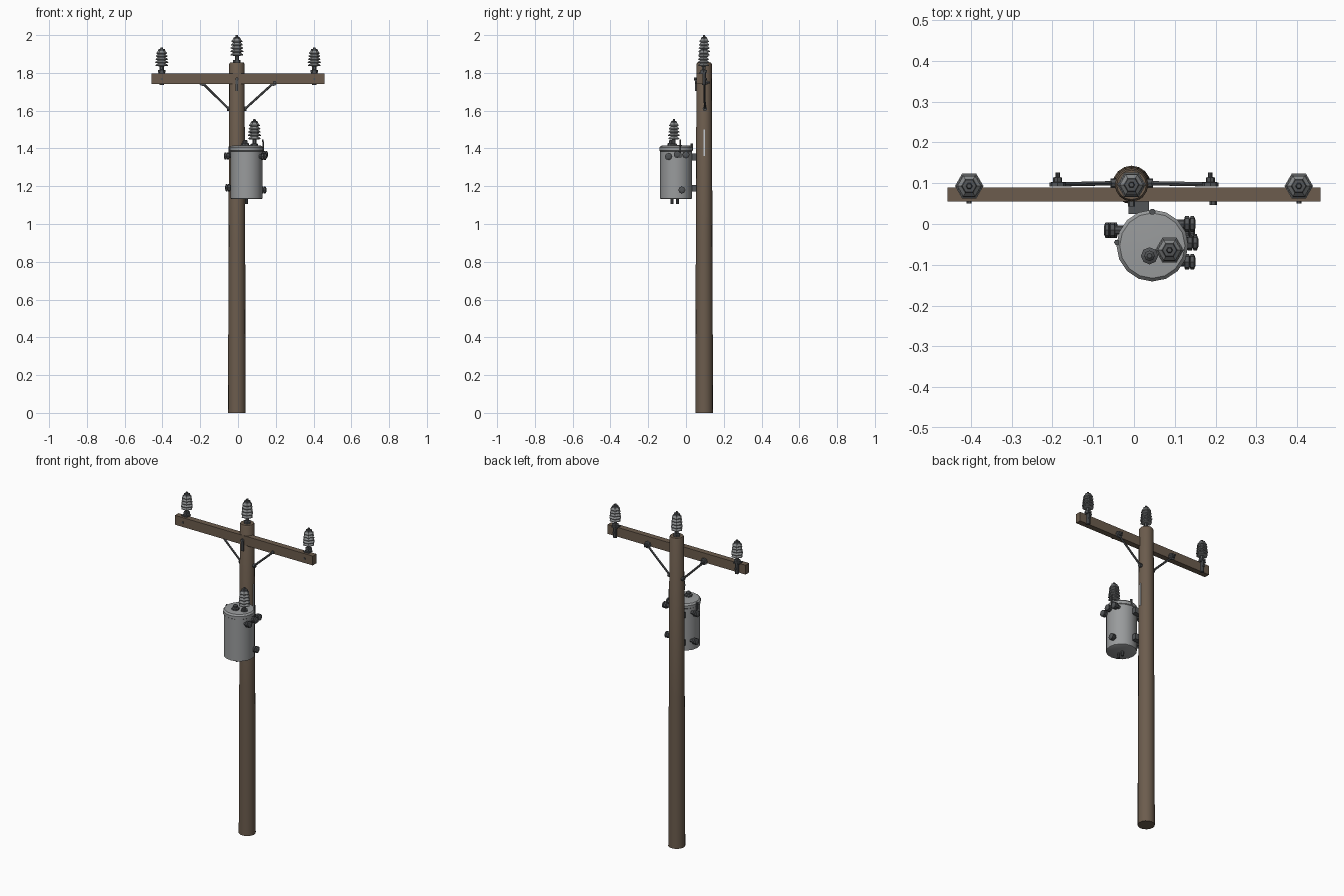
import bpy, bmesh, math
from mathutils import Vector

cube = bpy.data.objects.get("Cube")
if cube:
    bpy.data.objects.remove(cube, do_unlink=True)


def material(name, r, g, b):
    m = bpy.data.materials.new(name)
    m.use_nodes = True
    m.diffuse_color = (r, g, b, 1)
    m.node_tree.nodes["Principled BSDF"].inputs["Base Color"].default_value = (r, g, b, 1)
    return m


WOOD = material("weathered wood", 0.15, 0.108, 0.075)
TANK = material("tank grey", 0.32, 0.33, 0.335)
CERAMIC = material("insulator grey", 0.25, 0.26, 0.265)
METAL = material("dark metal", 0.085, 0.09, 0.095)
PLATE = material("pale plate", 0.55, 0.58, 0.62)


def finish(name, bm, mats, smooth=None):
    bmesh.ops.recalc_face_normals(bm, faces=bm.faces)
    mesh = bpy.data.meshes.new(name)
    bm.to_mesh(mesh)
    bm.free()
    for m in mats:
        mesh.materials.append(m)
    ob = bpy.data.objects.new(name, mesh)
    bpy.context.collection.objects.link(ob)
    if smooth:
        bpy.ops.object.select_all(action='DESELECT')
        ob.select_set(True)
        bpy.context.view_layer.objects.active = ob
        bpy.ops.object.shade_smooth_by_angle(angle=math.radians(smooth))
    return ob


def lathe(name, profile, base, mat, sides=6, axis=(0, 0, 1), smooth=None, extra=None, rule=None):
    """Turn a (radius, height) profile around an axis starting at base."""
    bm = bmesh.new()
    turn = Vector((0, 0, 1)).rotation_difference(Vector(axis).normalized())
    rings = []
    for r, h in profile:
        ring = []
        for i in range(sides):
            a = math.tau * i / sides
            p = Vector((r * math.cos(a), r * math.sin(a), h))
            ring.append(bm.verts.new(turn @ p + Vector(base)))
        rings.append(ring)
    for k, (lo, hi) in enumerate(zip(rings, rings[1:])):
        for i in range(sides):
            j = (i + 1) % sides
            f = bm.faces.new((lo[i], lo[j], hi[j], hi[i]))
            if rule and rule(profile[k][1], profile[k + 1][1]):
                f.material_index = 1
    for ring in (rings[0], rings[-1]):
        f = bm.faces.new(ring)
        f.material_index = 1 if extra else 0
    return finish(name, bm, [mat] + ([extra] if extra else []), smooth)


def rod(name, a, b, r, mat=METAL, sides=8):
    d = Vector(b) - Vector(a)
    return lathe(name, [(r, 0), (r, d.length)], a, mat, sides, d)


def box(name, centre, size, mat):
    bm = bmesh.new()
    bmesh.ops.create_cube(bm, size=1)
    for v in bm.verts:
        v.co = Vector([c + s * q for c, s, q in zip(centre, size, v.co)])
    return finish(name, bm, [mat])


def insulator(name, x, y, z, height):
    """Hexagonal stack of sheds between a metal foot and a metal cap."""
    foot, top = 0.24 * height, 0.85 * height
    prof = [(0.02, 0), (0.02, 0.012), (0.011, 0.014), (0.011, foot)]
    sheds = 5
    step = (top - foot) / sheds
    for i in range(sheds):
        r = 0.035 - 0.002 * abs(i - 1)
        h = foot + i * step
        prof += [(0.021, h + 0.001), (r, h + 0.2 * step), (r, h + 0.42 * step), (0.021, h + 0.95 * step)]
    prof += [(0.02, top + 0.001), (0.017, top + 0.01), (0.008, top + 0.011), (0.006, height)]
    lathe(name, prof, (x, y, z), CERAMIC, extra=METAL,
          rule=lambda lo, hi: hi <= foot + 0.0005 or lo >= top)


# Pole and crossarm
PX, PY = -0.006, 0.096
lathe("pole", [(0.047, 0), (0.044, 0.9), (0.0405, 1.847), (0.036, 1.856)],
      (PX, PY, 0), WOOD, 16, smooth=35)
box("crossarm", (0, 0.072, 1.768), (0.914, 0.034, 0.056), WOOD)
box("crossarm_centre_plate", (PX, 0.052, 1.738), (0.014, 0.008, 0.066), METAL)
rod("crossarm_centre_bolt", (PX, 0.043, 1.768), (PX, 0.06, 1.768), 0.009, sides=6)

# Line insulators and their brackets
insulator("top_insulator", PX, 0.096, 1.855, 0.145)
for side, s in (("right", -1), ("left", 1)):
    x = s * 0.404
    insulator(side + "_insulator", x, 0.093, 1.803, 0.132)
    rod(side + "_insulator_pin", (x, 0.095, 1.735), (x, 0.095, 1.806), 0.011)
    box(side + "_insulator_saddle", (x, 0.086, 1.798), (0.036, 0.036, 0.008), METAL)
    rod(side + "_pin_bolt", (x, 0.05, 1.768), (x, 0.112, 1.768), 0.006, sides=6)

    # Diagonal braces
    upper, lower = Vector((s * 0.19, 0.097, 1.748)), Vector((PX + s * 0.044, 0.1, 1.61))
    rod(side + "_brace", upper, lower, 0.006, sides=6)
    lathe(side + "_brace_bolt", [(0.02, 0), (0.02, 0.01), (0.011, 0.011), (0.011, 0.022), (0.005, 0.023), (0.005, 0.034)],
          (s * 0.187, 0.092, 1.75), METAL, 8, (0, 1, 0))
    rod(side + "_brace_foot", lower - Vector((s * 0.014, 0, 0)), lower + Vector((s * 0.008, 0, 0)), 0.012)
rod("brace_front_bolt", (0.194, 0.047, 1.75), (0.194, 0.06, 1.75), 0.009, sides=6)
box("pole_plate", (PX + 0.0405, PY, 1.43), (0.007, 0.009, 0.14), PLATE)

# Transformer tank
TX, TY = 0.045, -0.053
lathe("transformer_tank",
      [(0.078, 1.132), (0.084, 1.135), (0.084, 1.385), (0.088, 1.388), (0.088, 1.405), (0.08, 1.414), (0.03, 1.417)],
      (TX, TY, 0), TANK, 16, smooth=35)
for z in (1.19, 1.355):
    box("tank_hanger", (0.012, 0.04, z), (0.05, 0.03, 0.035), METAL)
for y in (-0.075, -0.045):
    rod("tank_bottom_bolt", (TX, y, 1.105), (TX, y, 1.135), 0.008)

# Bushings on the lid
insulator("tank_bushing", 0.087, -0.064, 1.412, 0.143)
lathe("lid_cap", [(0.021, 0), (0.021, 0.014), (0.013, 0.018), (0.013, 0.028), (0.006, 0.034)],
      (0.038, -0.078, 1.412), METAL, 8)

# Bushings around the tank wall
KNOB = [(0.011, 0), (0.011, 0.018), (0.019, 0.02), (0.019, 0.03), (0.013, 0.032), (0.019, 0.034), (0.019, 0.042), (0.009, 0.046)]
for name, x, y, z, s in (
        ("front_terminal", 0.105, -0.093, 1.357, 1),
        ("middle_terminal", 0.112, -0.046, 1.368, 1),
        ("rear_terminal", 0.105, 0.0, 1.366, 1),
        ("left_drain_valve", 0.104, -0.022, 1.18, 1),
        ("right_upper_terminal", -0.028, -0.015, 1.36, -1),
        ("right_lower_terminal", -0.022, -0.015, 1.192, -1)):
    lathe(name, KNOB, (x, y, z), METAL, 8, (s, 0, 0))
rod("terminal_lever", (0.134, -0.03, 1.375), (0.132, -0.03, 1.448), 0.004, sides=6)
box("terminal_tag", (0.152, -0.042, 1.362), (0.006, 0.034, 0.02), METAL)
rod("right_lid_clamp", (-0.042, -0.045, 1.37), (-0.042, -0.045, 1.41), 0.007, sides=6)
rod("lid_clamp", (0.045, 0.03, 1.39), (0.045, 0.03, 1.425), 0.008, sides=6)
